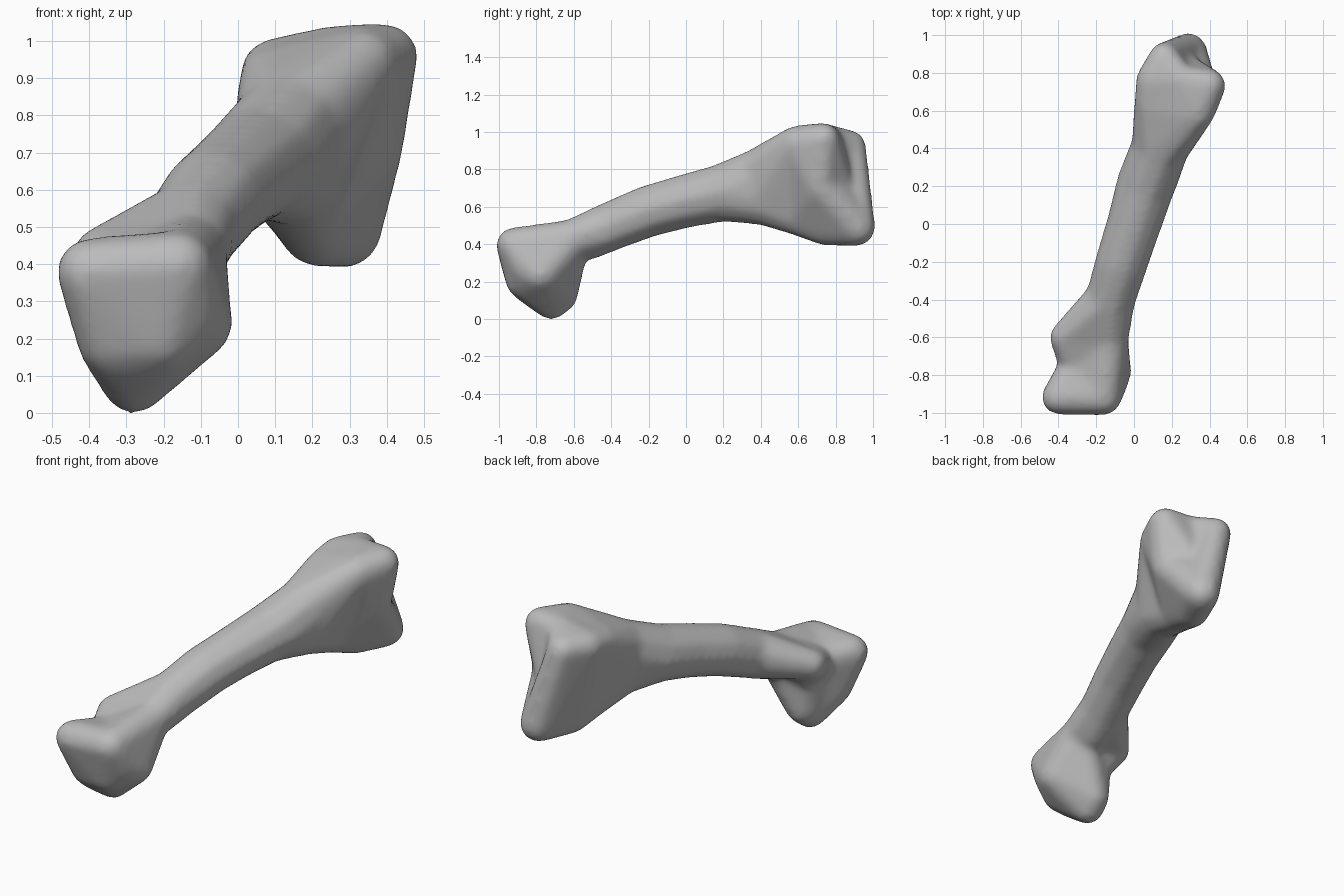
import bpy
import bmesh
from mathutils import Matrix, Vector

cube = bpy.data.objects.get("Cube")
if cube:
    bpy.data.objects.remove(cube, do_unlink=True)

VOXEL = 0.016
SOFTENING = 20

# Round landmarks of the bone: x, y, z, radius
front_end = {
    "tip_left": (-.40, -.92, .37, .075), "tip_right": (-.16, -.92, .385, .08),
    "tip_edge": (-.135, -.87, .28, .07),
    "tip_low": (-.34, -.85, .18, .08), "tip_low_right": (-.21, -.87, .19, .08),
    "heel": (-.28, -.72, .07, .07), "heel_back": (-.27, -.665, .11, .07),
    "side": (-.10, -.78, .225, .072), "hollow": (-.30, -.75, .35, .08),
    "cheek": (-.27, -.66, .30, .08),
    "bump": (-.37, -.60, .41, .06), "neck": (-.13, -.61, .42, .09),
    "throat": (-.15, -.52, .405, .09),
}
shaft = {
    "shaft_a": (-.125, -.40, .485, .125), "shaft_b": (-.065, -.20, .565, .133),
    "shaft_c": (0, 0, .62, .138), "shaft_d": (.06, .20, .665, .15),
    "shaft_e": (.135, .40, .755, .145), "shaft_f": (.14, .40, .63, .13),
}
back_end = {
    "ridge_front": (.335, .59, .93, .078), "ridge": (.40, .735, .95, .07),
    "flank": (.36, .715, .70, .07),
    "crest_front": (.09, .64, .88, .075), "crest_side": (.095, .76, .91, .07),
    "crest": (.16, .88, .915, .065),
    "notch": (.25, .76, .95, .06), "dish": (.25, .82, .68, .08),
    "condyle": (.29, .915, .475, .085), "condyle_front": (.21, .74, .475, .08),
    "belly": (.175, .60, .535, .09),
}
beads = {**front_end, **shaft, **back_end}

# Each line is wrapped in one tight skin; the skins overlap to form the bone
groups = [
    # front end
    "tip_left tip_right tip_edge tip_low tip_low_right hollow side",
    "tip_edge tip_low tip_low_right heel side hollow",
    "cheek heel heel_back side neck hollow",
    "tip_right tip_edge side neck hollow",
    "bump cheek neck hollow",
    "bump neck shaft_a",
    # shaft
    "neck throat shaft_a", "shaft_a shaft_b", "shaft_b shaft_c",
    "shaft_c shaft_d", "shaft_d shaft_e shaft_f",
    # back end
    "shaft_e shaft_f ridge_front crest_front belly",
    "ridge_front ridge flank notch dish crest_front belly",
    "crest_front crest_side crest notch dish belly",
    "crest crest_side dish condyle condyle_front belly crest_front",
    "flank ridge_front dish condyle condyle_front belly",
]

# Unit directions shared by all round landmarks
ball = bmesh.new()
bmesh.ops.create_icosphere(ball, subdivisions=2, radius=1)
directions = [v.co.normalized() for v in ball.verts]
ball.free()


def add_skin(target, names):
    """Add the convex skin around the named landmarks to the target."""
    bm = bmesh.new()
    for name in names:
        x, y, z, r = beads[name]
        # Allowance for what the softening takes off a ball of this radius
        r += SOFTENING * VOXEL ** 2 / (4 * r)
        for d in directions:
            bm.verts.new(Vector((x, y, z)) + d * r)
    bmesh.ops.convex_hull(bm, input=list(bm.verts))
    loose = [v for v in bm.verts if not v.link_faces]
    bmesh.ops.delete(bm, geom=loose, context="VERTS")
    bmesh.ops.recalc_face_normals(bm, faces=list(bm.faces))
    part = bpy.data.meshes.new("skin_part")
    bm.to_mesh(part)
    bm.free()
    target.from_mesh(part)
    bpy.data.meshes.remove(part)


whole = bmesh.new()
for group in groups:
    add_skin(whole, group.split())
mesh = bpy.data.meshes.new("bone")
whole.to_mesh(mesh)
whole.free()
bone = bpy.data.objects.new("bone", mesh)
bpy.context.collection.objects.link(bone)

# Fuse the skins and soften the joins
remesh = bone.modifiers.new("fuse", "REMESH")
remesh.mode = "VOXEL"
remesh.voxel_size = VOXEL
soften = bone.modifiers.new("soften", "SMOOTH")
soften.factor = 0.5
soften.iterations = SOFTENING

bpy.ops.object.select_all(action="DESELECT")
bone.select_set(True)
bpy.context.view_layer.objects.active = bone
for name in ("fuse", "soften"):
    bpy.ops.object.modifier_apply(modifier=name)
bpy.ops.object.shade_smooth()

# Rest the heel on the floor
lowest = min(v.co.z for v in bone.data.vertices)
bone.data.transform(Matrix.Translation((0, 0, -lowest)))

# Plain grey surface
grey = bpy.data.materials.new("bone_grey")
grey.use_nodes = True
colour = (0.5, 0.5, 0.5, 1)
grey.diffuse_color = colour
grey.node_tree.nodes["Principled BSDF"].inputs["Base Color"].default_value = colour
bone.data.materials.clear()
bone.data.materials.append(grey)
